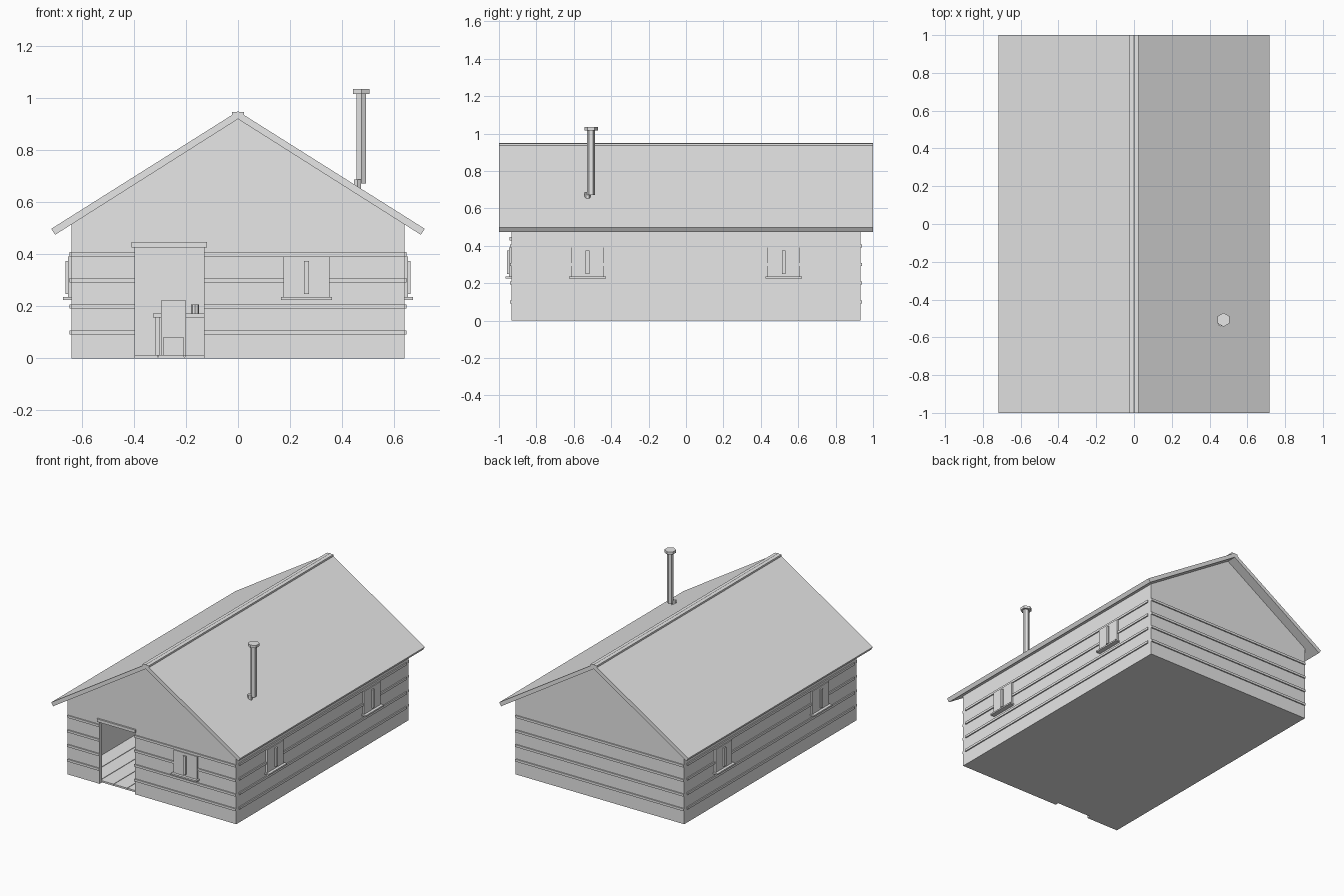
import bpy, bmesh, math
from mathutils import Vector, Matrix

cube = bpy.data.objects.get("Cube")
if cube:
    bpy.data.objects.remove(cube, do_unlink=True)

GREY = (0.8, 0.8, 0.8, 1)
mat = bpy.data.materials.new("plain grey")
mat.use_nodes = True
mat.diffuse_color = GREY
mat.node_tree.nodes["Principled BSDF"].inputs["Base Color"].default_value = GREY


def finish(name, bm):
    bmesh.ops.recalc_face_normals(bm, faces=bm.faces)
    mesh = bpy.data.meshes.new(name)
    bm.to_mesh(mesh)
    bm.free()
    mesh.materials.append(mat)
    obj = bpy.data.objects.new(name, mesh)
    bpy.context.collection.objects.link(obj)
    return obj


def box(name, x, y, z):
    """Box from three (low, high) ranges."""
    bm = bmesh.new()
    bmesh.ops.create_cube(bm, size=1)
    for v in bm.verts:
        v.co = Vector([(a + b) / 2 + c * (b - a) for (a, b), c in zip((x, y, z), v.co)])
    return finish(name, bm)


def prism(name, outline, y0, y1):
    """Outline in x and z, extruded along y."""
    bm = bmesh.new()
    face = bm.faces.new([bm.verts.new((x, y0, z)) for x, z in outline])
    new = bmesh.ops.extrude_face_region(bm, geom=[face])["geom"]
    bmesh.ops.translate(bm, vec=(0, y1 - y0, 0),
                        verts=[v for v in new if isinstance(v, bmesh.types.BMVert)])
    return finish(name, bm)


def tube(name, x, y, z, radius, sides=6):
    """Upright cylinder with a (low, high) height range."""
    bm = bmesh.new()
    bmesh.ops.create_cone(bm, cap_ends=True, segments=sides, radius1=radius,
                          radius2=radius, depth=z[1] - z[0],
                          matrix=Matrix.Translation((x, y, (z[0] + z[1]) / 2)))
    return finish(name, bm)


W, L, T = 0.64, 0.933, 0.025      # half width, half length, wall thickness
EAVE, PEAK = 0.515, 0.92
DOOR = (-0.396, -0.13)
DOOR_TOP = 0.427
LOGS = (0.1, 0.2, 0.3, 0.4)

# Walls
gable = [(W, EAVE), (0, PEAK), (-W, EAVE)]
prism("back_wall", [(-W, 0), (W, 0)] + gable, L - T, L)
prism("front_wall", [(DOOR[1], 0), (W, 0)] + gable
      + [(-W, 0), (DOOR[0], 0), (DOOR[0], DOOR_TOP), (DOOR[1], DOOR_TOP)], -L, T - L)
for side, s in (("left", 1), ("right", -1)):
    box(side + "_wall", sorted((s * W, s * (W - T))), (T - L, L - T), (0, EAVE))

# Plank floor with narrow seams
count = 12
step = 2 * (W - T) / count
box("floor_base", (T - W, W - T), (T - L, L - T), (0, 0.006))
for i in range(count):
    x = T - W + i * step
    box("floor_plank", (x + 0.002, x + step - 0.002), (T - L, L - T), (0.004, 0.012))

# Horizontal log strips
for z in LOGS:
    h = (z - 0.008, z + 0.008)
    box("back_strip", (-W, W), (L - 0.005, L + 0.008), h)
    box("front_strip_right", (-W, DOOR[0]), (-L - 0.008, 0.005 - L), h)
    box("front_strip_left", (DOOR[1], W), (-L - 0.008, 0.005 - L), h)
    for s in (1, -1):
        box("side_strip", sorted((s * (W - 0.005), s * (W + 0.008))), (-0.904, 0.904), h)

# Door lintel
box("door_lintel", (-0.41, -0.12), (-L - 0.012, 0.01 - L), (DOOR_TOP, 0.447))


def window(name, centre, angle):
    """Window panel, centre bar and sill, turned to face outward."""
    turn = Matrix.Translation(centre) @ Matrix.Rotation(angle, 4, "Z")
    parts = ((name + "_panel", 0.088, 0.014, (0.235, 0.392)),
             (name + "_bar", 0.01, 0.024, (0.248, 0.375)),
             (name + "_sill", 0.098, 0.033, (0.225, 0.235)))
    for part, half, out, z in parts:
        box(part, (-half, half), (-out, 0.005), z).data.transform(turn)


window("front_window", (0.263, -L, 0), 0)
for y in (-0.527, 0.522):
    window("left_window", (W, y, 0), math.pi / 2)
    window("right_window", (-W, y, 0), -math.pi / 2)

# Roof slabs and ridge cap
for side, s in (("left", 1), ("right", -1)):
    prism(side + "_roof", [(0, PEAK), (s * 0.703, 0.475), (s * 0.718, 0.498), (0, 0.95)], -1, 1)
prism("ridge_cap", [(-0.024, 0.925), (0.024, 0.925), (0.024, 0.947), (-0.024, 0.947)], -1, 1)

# Chimney pipe
tube("chimney_pipe", 0.474, -0.507, (0.672, 1.02), 0.021)
tube("chimney_cap", 0.474, -0.507, (1.017, 1.035), 0.037)
tube("chimney_foot", 0.459, -0.526, (0.63, 0.688), 0.016)

# Table
box("table_top", (-0.327, 0.05), (0.2, 0.45), (0.157, 0.173))
for x in (-0.318, 0.026):
    for y in (0.21, 0.425):
        box("table_leg", (x, x + 0.016), (y, y + 0.016), (0.01, 0.158))
tube("cup", -0.165, 0.3, (0.173, 0.208), 0.015, 8)

# Chair
box("chair_seat", (-0.296, -0.2), (0.06, 0.16), (0.08, 0.09))
box("chair_back", (-0.296, -0.2), (0.06, 0.07), (0.085, 0.223))
for x in (-0.296, -0.21):
    for y in (0.06, 0.15):
        box("chair_leg", (x, x + 0.01), (y, y + 0.01), (0.01, 0.082))
